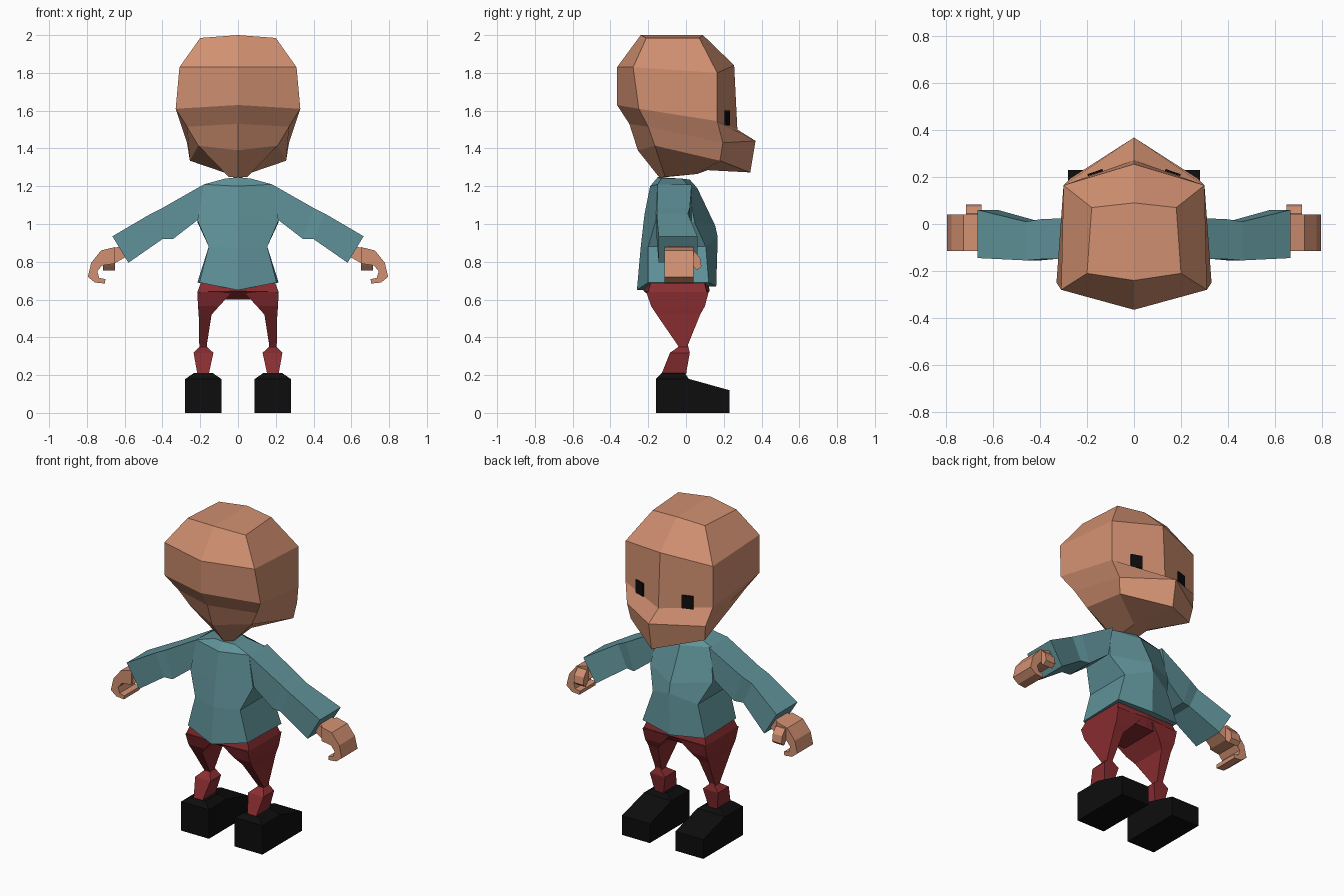
import bpy, bmesh, math
from mathutils import Matrix, Vector

cube = bpy.data.objects.get("Cube")
if cube:
    bpy.data.objects.remove(cube, do_unlink=True)


def material(name, rgb):
    m = bpy.data.materials.new(name)
    m.use_nodes = True
    m.diffuse_color = (*rgb, 1)
    b = m.node_tree.nodes["Principled BSDF"]
    b.inputs["Base Color"].default_value = (*rgb, 1)
    b.inputs["Roughness"].default_value = 0.9
    return m


SKIN = material("skin", (0.64, 0.28, 0.165))
TEAL = material("teal_cloth", (0.115, 0.29, 0.32))
RED = material("red_cloth", (0.25, 0.026, 0.03))
BLACK = material("black", (0.004, 0.004, 0.004))


def finish(name, bm, mat, side=1):
    if side < 0:
        bmesh.ops.scale(bm, vec=(-1, 1, 1), verts=bm.verts)
    bmesh.ops.recalc_face_normals(bm, faces=bm.faces)
    me = bpy.data.meshes.new(name)
    bm.to_mesh(me)
    bm.free()
    me.materials.append(mat)
    ob = bpy.data.objects.new(name, me)
    bpy.context.collection.objects.link(ob)
    return ob


def loft(rings, closed=True):
    """Skin a list of equal-length rings and cap both ends."""
    bm = bmesh.new()
    vs = [[bm.verts.new(p) for p in r] for r in rings]
    n = len(vs[0])
    for a, b in zip(vs, vs[1:]):
        for i in range(n if closed else n - 1):
            j = (i + 1) % n
            bm.faces.new((a[i], a[j], b[j], b[i]))
    bm.faces.new(vs[0])
    bm.faces.new(vs[-1])
    return bm


def half_loft(name, rings, mat):
    """Loft open half rings (back centre to front centre), then mirror across x."""
    bm = loft(rings, closed=False)
    dup = bmesh.ops.duplicate(bm, geom=bm.verts[:] + bm.edges[:] + bm.faces[:])["geom"]
    bmesh.ops.scale(bm, vec=(-1, 1, 1),
                    verts=[g for g in dup if isinstance(g, bmesh.types.BMVert)])
    bmesh.ops.remove_doubles(bm, verts=bm.verts, dist=1e-5)
    return finish(name, bm, mat)


def prism(axis, profile, lo, hi):
    """Extrude a 2D profile along x or y."""
    if axis == "x":
        return loft([[(t, a, b) for a, b in profile] for t in (lo, hi)])
    return loft([[(a, t, b) for a, b in profile] for t in (lo, hi)])


def rect(x0, x1, y0, y1, z):
    return [(x0, y0, z), (x1, y0, z), (x1, y1, z), (x0, y1, z)]


# Head with jutting jaw
half_loft("head", [
    [(0, -.24, 2.0), (.20, -.21, 1.985), (.18, .07, 1.985), (0, .09, 2.0)],
    [(0, -.365, 1.83), (.31, -.28, 1.83), (.30, .165, 1.80), (0, .255, 1.84)],
    [(0, -.365, 1.63), (.33, -.25, 1.61), (.30, .165, 1.545), (0, .272, 1.50)],
    [(0, -.30, 1.53), (.27, -.20, 1.515), (.27, .195, 1.43), (0, .368, 1.44)],
    [(0, -.255, 1.39), (.21, -.165, 1.415), (.255, .18, 1.335), (0, .34, 1.273)],
    [(0, -.14, 1.245), (.05, -.11, 1.25), (.05, .06, 1.265), (0, .115, 1.285)],
], SKIN)

# Sweater body
half_loft("sweater_body", [
    [(0, -.26, .65), (.205, -.20, .69), (.215, .12, .69), (0, .16, .67)],
    [(0, -.24, .875), (.155, -.20, .88), (.155, .105, .88), (0, .168, .93)],
    [(0, -.22, 1.05), (.215, -.16, 1.02), (.215, .045, 1.01), (0, .155, .99)],
    [(0, -.19, 1.20), (.18, -.15, 1.21), (.18, .01, 1.205), (0, .06, 1.19)],
    [(0, -.15, 1.248), (.07, -.13, 1.24), (.07, -.02, 1.24), (0, .02, 1.235)],
], TEAL)

# Trouser seat
half_loft("trouser_seat", [
    [(0, -.21, .72), (.185, -.18, .72), (.185, .09, .72), (0, .115, .72)],
    [(0, -.225, .645), (.215, -.20, .64), (.215, .11, .64), (0, .125, .645)],
    [(0, -.16, .60), (.19, -.16, .60), (.19, .09, .60), (0, .09, .60)],
], RED)

for side, label in ((1, "left"), (-1, "right")):
    # Sleeve: top point, bottom point, back and front depth
    sleeve = [((.18, 1.21), (.215, 1.02), -.15, .03),
              ((.40, 1.085), (.345, .92), -.15, .02),
              ((.46, 1.055), (.40, .92), -.155, .01),
              ((.665, .935), (.58, .795), -.145, .06)]
    finish(label + "_sleeve", loft([
        [(t[0], y0, t[1]), (t[0], y1, t[1]), (b[0], y1, b[1]), (b[0], y0, b[1])]
        for t, b, y0, y1 in sleeve]), TEAL, side)

    # Curled hand and thumb
    finish(label + "_wrist", loft([
        [(.60, -.09, .89), (.60, .02, .89), (.57, .02, .84), (.57, -.09, .84)],
        [(.68, -.10, .865), (.68, .03, .865), (.655, .03, .79), (.655, -.10, .79)],
    ]), SKIN, side)
    finish(label + "_hand", prism("y", [
        (.65, .878), (.725, .86), (.777, .795), (.795, .72), (.757, .69),
        (.705, .685), (.702, .708), (.735, .715), (.745, .75), (.72, .78),
        (.655, .79)], -.115, .04), SKIN, side)
    finish(label + "_thumb", prism("x", [
        (.02, .86), (.045, .855), (.075, .82), (.082, .775), (.058, .755),
        (.035, .78), (.02, .80)], .65, .715), SKIN, side)

    # Leg pinched at the knee
    finish(label + "_leg", loft([
        rect(.03, .215, -.21, .12, .64),
        rect(.10, .212, -.185, .10, .565),
        rect(.14, .208, -.155, .075, .52),
        rect(.165, .205, -.045, .01, .36),
        rect(.165, .205, -.04, .012, .35),
        rect(.13, .235, -.085, .02, .318),
        rect(.155, .215, -.13, 0, .205),
    ]), RED, side)

    # Shoe and ankle collar
    finish(label + "_shoe", prism("x", [
        (-.16, 0), (.23, 0), (.23, .12), (.015, .18), (-.16, .18)],
        .088, .28), BLACK, side)
    finish(label + "_shoe_collar", loft([
        rect(.088, .28, -.16, .015, .179),
        rect(.132, .235, -.13, -.005, .21)]), BLACK, side)

    # Eye plate lying on the slanted face
    bm = bmesh.new()
    bmesh.ops.create_cube(bm, size=1)
    bmesh.ops.scale(bm, vec=(.068, .009, .08), verts=bm.verts)
    bmesh.ops.rotate(bm, matrix=Matrix.Rotation(math.radians(-18.5), 3, "Z"),
                     verts=bm.verts)
    bmesh.ops.translate(bm, vec=Vector((.165, .219, 1.562)), verts=bm.verts)
    finish(label + "_eye", bm, BLACK, side)
